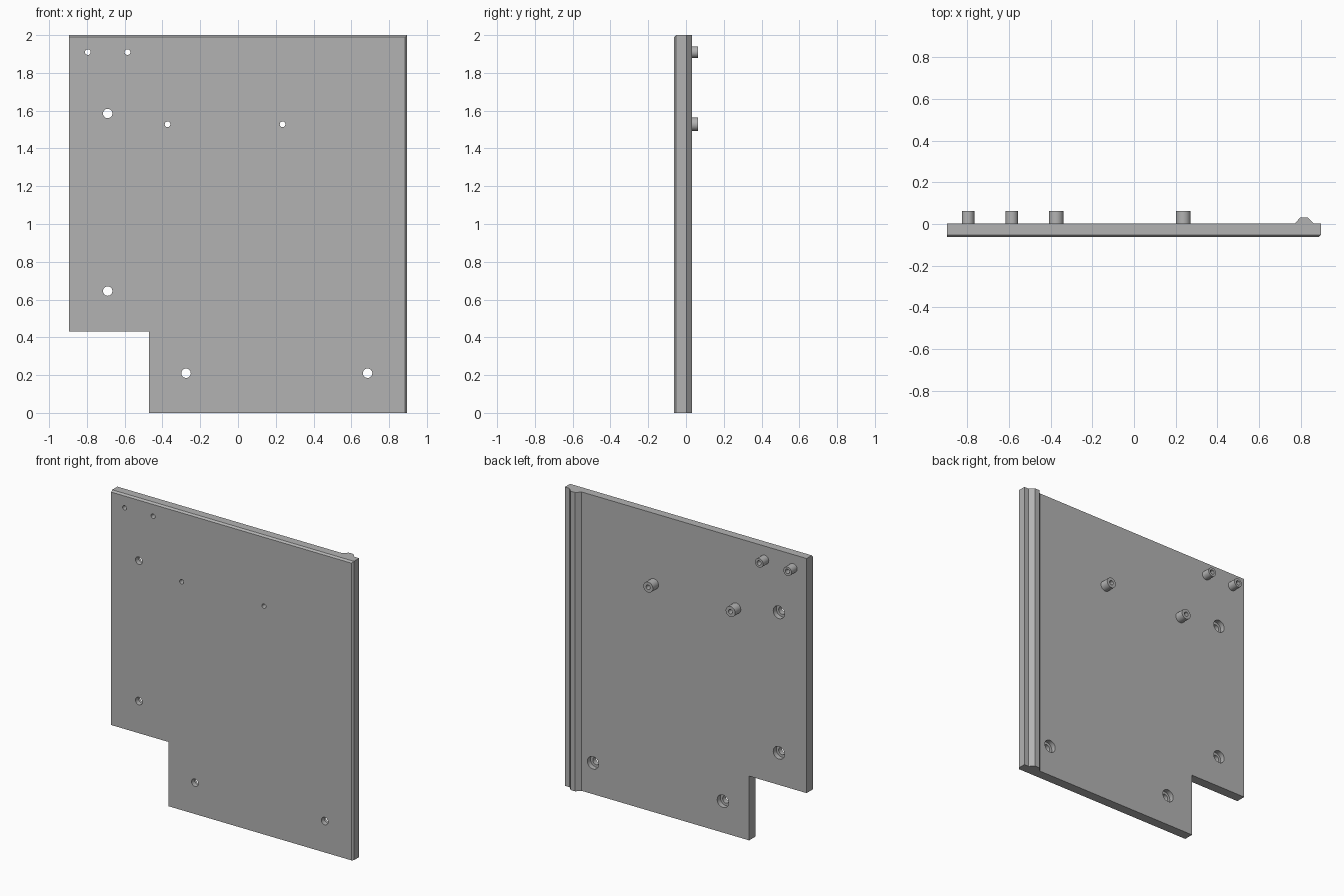
import bpy, bmesh
from mathutils import Matrix, Vector

FRONT, BACK, PEG_END = -0.063, 0.003, 0.063
HALF = 0.895

cube = bpy.data.objects.get("Cube")
if cube:
    bpy.data.objects.remove(cube, do_unlink=True)

grey = bpy.data.materials.new("plain grey")
grey.use_nodes = True
grey.diffuse_color = (0.45, 0.45, 0.45, 1)
grey.node_tree.nodes["Principled BSDF"].inputs["Base Color"].default_value = (0.45, 0.45, 0.45, 1)


def make_object(name, bm):
    bmesh.ops.recalc_face_normals(bm, faces=bm.faces)
    mesh = bpy.data.meshes.new(name)
    bm.to_mesh(mesh)
    bm.free()
    mesh.materials.append(grey)
    obj = bpy.data.objects.new(name, mesh)
    bpy.context.collection.objects.link(obj)
    return obj


def extrude_profile(points, offset):
    bm = bmesh.new()
    face = bm.faces.new([bm.verts.new(p) for p in points])
    new = bmesh.ops.extrude_face_region(bm, geom=[face])["geom"]
    bmesh.ops.translate(bm, vec=offset, verts=[v for v in new if isinstance(v, bmesh.types.BMVert)])
    return bm


def add_rod(bm, x, z, radius, y0, y1):
    place = Matrix.Translation((x, (y0 + y1) / 2, z)) @ Matrix.Rotation(1.5707963, 4, "X")
    bmesh.ops.create_cone(bm, cap_ends=True, segments=32, radius1=radius,
                          radius2=radius, depth=y1 - y0, matrix=place)


def boolean(target, tool, operation):
    mod = target.modifiers.new(operation.lower(), "BOOLEAN")
    mod.operation, mod.object, mod.solver = operation, tool, "EXACT"
    bpy.context.view_layer.objects.active = target
    bpy.ops.object.modifier_apply(modifier=mod.name)
    bpy.data.objects.remove(tool, do_unlink=True)


# Panel with a notched lower corner
outline = [(-HALF, 0.43), (-0.47, 0.43), (-0.47, 0), (HALF, 0), (HALF, 2), (-HALF, 2)]
bm = extrude_profile([(x, FRONT, z) for x, z in outline], Vector((0, BACK - FRONT, 0)))

# Chamfer along the front top and front left edges
edges = [e for e in bm.edges if all(v.co.y < FRONT + 0.001 for v in e.verts)
         and (all(v.co.z > 1.99 for v in e.verts) or all(v.co.x > 0.89 for v in e.verts))]
bmesh.ops.bevel(bm, geom=edges, offset=0.011, segments=1, affect="EDGES")
panel = make_object("panel", bm)

# Trapezoid rib running the full height of the back
rib_profile = [(0.77, BACK - 0.01), (0.77, BACK), (0.798, 0.032),
               (0.832, 0.032), (0.86, BACK), (0.86, BACK - 0.01)]
rib = make_object("rib", extrude_profile([(x, y, 0) for x, y in rib_profile], Vector((0, 0, 2))))
boolean(panel, rib, "UNION")

# Standoffs on the back
pegs = [(-0.795, 1.91, 0.03), (-0.585, 1.91, 0.03), (-0.373, 1.528, 0.035), (0.236, 1.528, 0.035)]
bm = bmesh.new()
for x, z, r in pegs:
    add_rod(bm, x, z, r, BACK - 0.01, PEG_END)
boolean(panel, make_object("standoffs", bm), "UNION")

# Standoff bores and mounting holes
mounts = [(-0.69, 1.585), (-0.69, 0.645), (-0.275, 0.21), (0.686, 0.21)]
bm = bmesh.new()
for x, z, r in pegs:
    add_rod(bm, x, z, 0.015, -0.1, 0.1)
for x, z in mounts:
    add_rod(bm, x, z, 0.025, -0.1, 0.1)
boolean(panel, make_object("hole_cutter", bm), "DIFFERENCE")

# Counterbores behind the mounting holes
bm = bmesh.new()
for x, z in mounts:
    add_rod(bm, x, z, 0.042, -0.03, 0.1)
boolean(panel, make_object("counterbore_cutter", bm), "DIFFERENCE")

panel.name = "mounting_panel"
bpy.ops.object.select_all(action="DESELECT")
panel.select_set(True)
bpy.context.view_layer.objects.active = panel
bpy.ops.object.shade_smooth_by_angle(angle=0.5)
